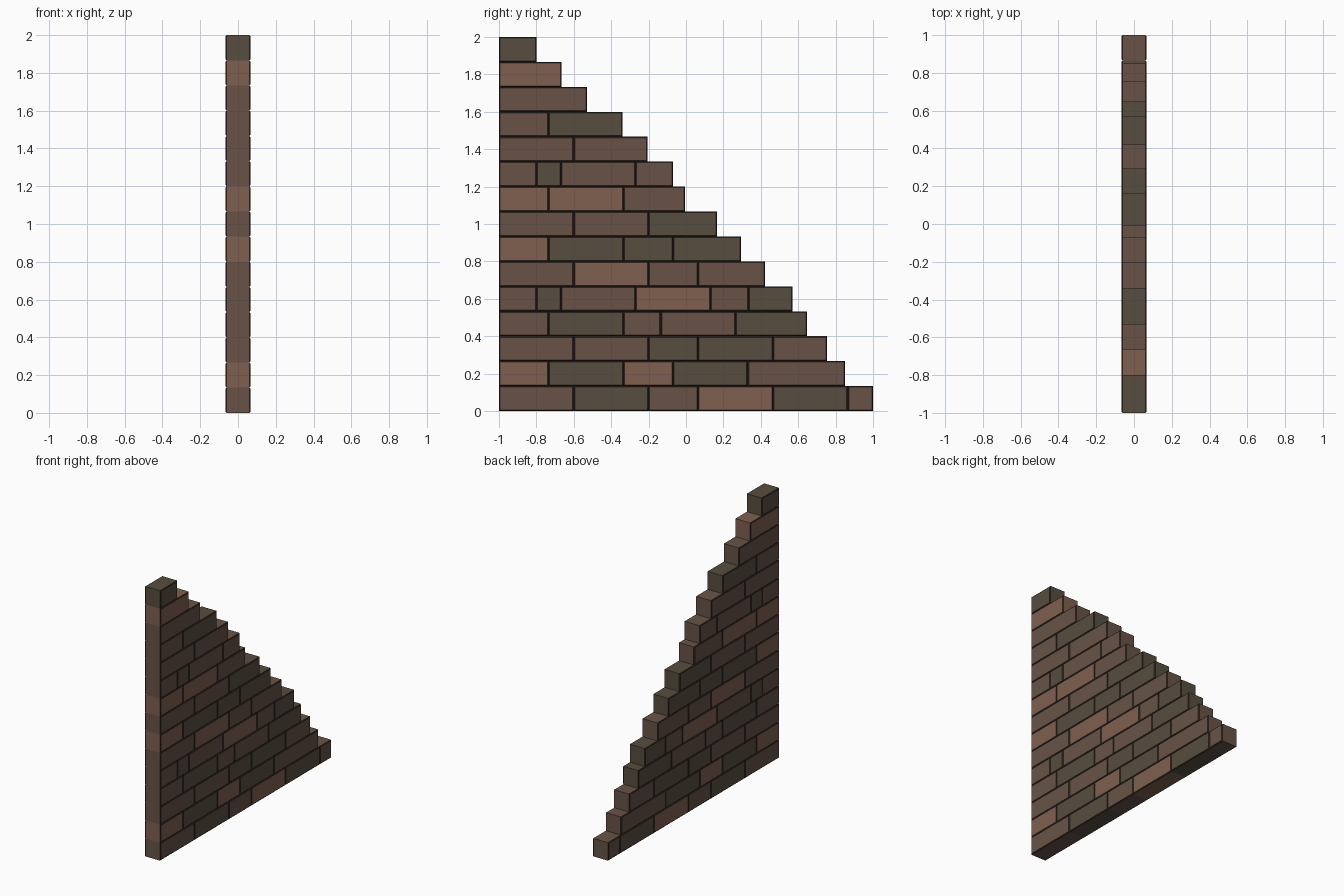
import bpy, bmesh
from mathutils import Vector

if "Cube" in bpy.data.objects:
    bpy.data.objects.remove(bpy.data.objects["Cube"])


def material(name, rgb):
    m = bpy.data.materials.new(name)
    m.diffuse_color = (*rgb, 1)
    m.use_nodes = True
    m.node_tree.nodes["Principled BSDF"].inputs["Base Color"].default_value = m.diffuse_color
    return m


MATS = [material("brown_brick", (0.138, 0.086, 0.063)),
        material("red_brick", (0.215, 0.115, 0.08)),
        material("olive_brick", (0.098, 0.075, 0.05)),
        material("dark_joint", (0.03, 0.02, 0.015))]
KIND = {"B": 0, "R": 1, "O": 2}
HALF = 0.065        # half the wall thickness
HEIGHT = 2 / 15     # height of one course
JOINT = 0.008       # width of the dark chamfer round each side face
DEPTH = 0.005       # how far that chamfer drops back

# Courses from the bottom up: brick colours, then the end of each brick along y
COURSES = [
    ("BOBROB", (-0.6, -0.2, 0.065, 0.465, 0.865, 1.0)),
    ("ROROB", (-0.735, -0.335, -0.07, 0.33, 0.85)),
    ("BBOOB", (-0.6, -0.2, 0.065, 0.465, 0.755)),
    ("BOBBO", (-0.735, -0.335, -0.135, 0.265, 0.648)),
    ("BOBRBO", (-0.8, -0.668, -0.27, 0.132, 0.335, 0.57)),
    ("BRBB", (-0.6, -0.2, 0.065, 0.422)),
    ("ROOO", (-0.735, -0.335, -0.07, 0.295)),
    ("BBO", (-0.6, -0.2, 0.165)),
    ("RRB", (-0.735, -0.335, -0.005)),
    ("BOBB", (-0.8, -0.668, -0.27, -0.07)),
    ("BB", (-0.6, -0.205)),
    ("BO", (-0.735, -0.34)),
    ("B", (-0.53,)),
    ("R", (-0.665,)),
    ("O", (-0.8,)),
]


def add_brick(bm, y0, y1, z0, z1, mat):
    """Box brick whose two broad faces are ringed by a dark chamfer."""
    verts = bmesh.ops.create_cube(bm, size=1)["verts"]
    for v in verts:
        v.co = Vector((v.co.x * 2 * (HALF - DEPTH),
                       (y0 + y1) / 2 + v.co.y * (y1 - y0),
                       (z0 + z1) / 2 + v.co.z * (z1 - z0)))
    faces = list({f for v in verts for f in v.link_faces})
    bm.normal_update()
    for f in faces:
        f.material_index = mat
    sides = [f for f in faces if abs(f.normal.x) > 0.9]
    ring = bmesh.ops.inset_individual(bm, faces=sides, thickness=JOINT,
                                      depth=DEPTH)["faces"]
    for f in ring:
        f.material_index = 3


# Stepped wall, one object per course
for i, (colours, ends) in enumerate(COURSES):
    bm = bmesh.new()
    start = -1.0
    for c, end in zip(colours, ends):
        add_brick(bm, start, end, i * HEIGHT, (i + 1) * HEIGHT, KIND[c])
        start = end
    name = f"brick_course_{i + 1:02d}"
    mesh = bpy.data.meshes.new(name)
    bm.to_mesh(mesh)
    bm.free()
    for m in MATS:
        mesh.materials.append(m)
    bpy.context.collection.objects.link(bpy.data.objects.new(name, mesh))
